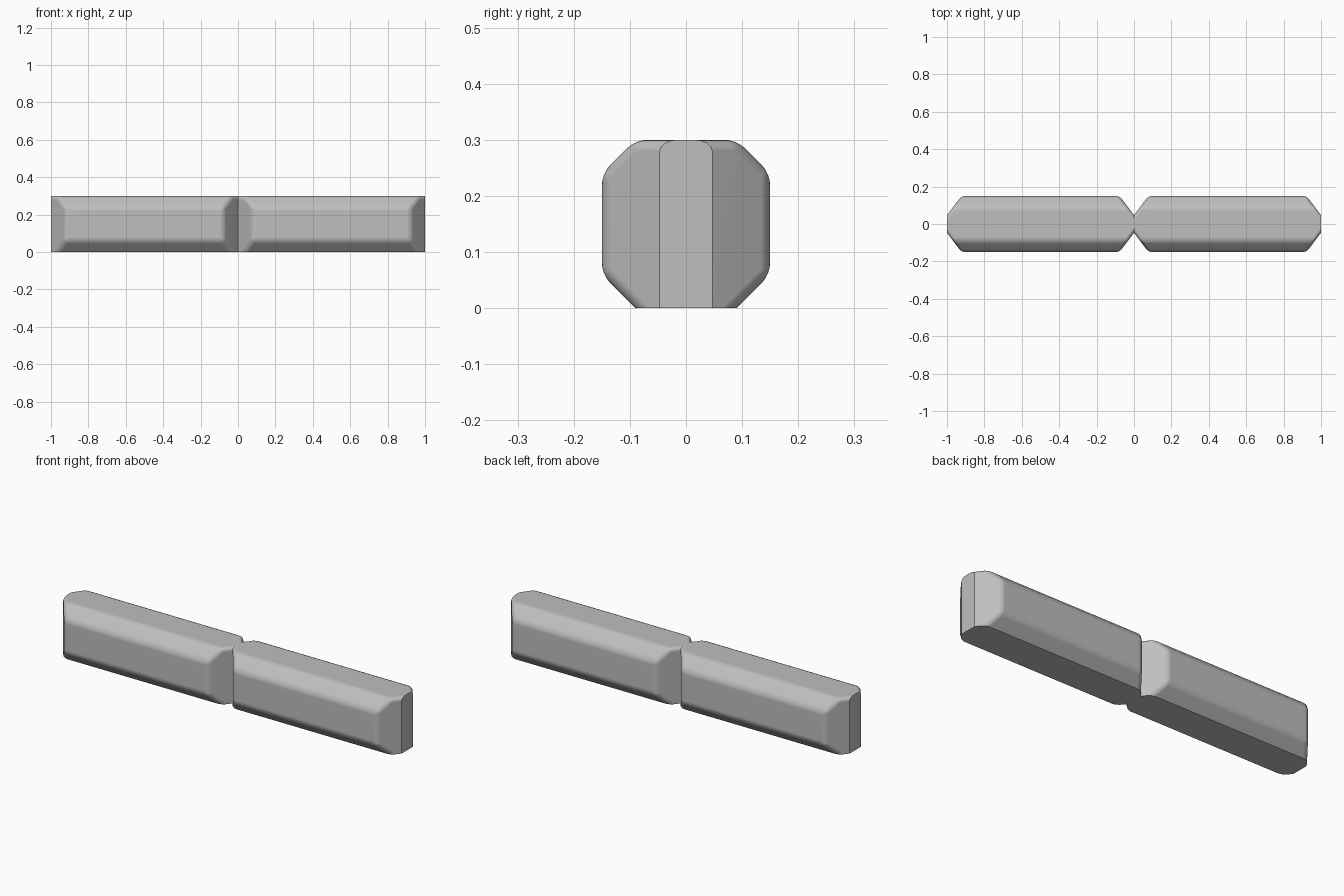
import bpy
import bmesh
from mathutils import Vector

HALF_DEPTH = 0.15
HEIGHT = 0.3
CHAMFER = 0.06
TIP = 0.535      # where the pointed ends would meet, before trimming
SHOULDER = 0.423  # where the ends start to taper
ROUNDING = 0.02

cube = bpy.data.objects.get("Cube")
if cube:
    bpy.data.objects.remove(cube, do_unlink=True)

stone = bpy.data.materials.new("grey stone")
stone.use_nodes = True
colour = (0.52, 0.52, 0.52, 1)
stone.diffuse_color = colour
stone.node_tree.nodes["Principled BSDF"].inputs["Base Color"].default_value = colour


def trim(bm, point, normal):
    """Cut away what lies beyond a plane and cap the opening."""
    geom = bm.verts[:] + bm.edges[:] + bm.faces[:]
    cut = bmesh.ops.bisect_plane(bm, geom=geom, dist=1e-5, plane_co=point,
                                 plane_no=normal, clear_outer=True)
    rim = [e for e in cut["geom_cut"] if isinstance(e, bmesh.types.BMEdge)]
    bmesh.ops.contextual_create(bm, geom=rim)


def make_block(name, centre_x):
    bm = bmesh.new()
    # Bar reaching a little below the ground, so the base can be cut flat
    bmesh.ops.create_cube(bm, size=1)
    for v in bm.verts:
        v.co = Vector((v.co.x * 2 * TIP, v.co.y * 2 * HALF_DEPTH,
                       HEIGHT if v.co.z > 0 else -0.05))

    # Long chamfers and pointed ends
    for sy in (-1, 1):
        trim(bm, (0, sy * HALF_DEPTH, HEIGHT - CHAMFER), (0, sy, 1))
        trim(bm, (0, sy * HALF_DEPTH, CHAMFER), (0, sy, -1))
        for sx in (-1, 1):
            trim(bm, (sx * SHOULDER, sy * HALF_DEPTH, 0),
                 (sx * HALF_DEPTH, sy * (TIP - SHOULDER), 0))
    bmesh.ops.remove_doubles(bm, verts=bm.verts[:], dist=1e-4)

    # Softened edges, then crisp flat base and ends
    bmesh.ops.bevel(bm, geom=bm.edges[:], offset=ROUNDING, segments=4,
                    profile=0.5, affect='EDGES', clamp_overlap=True)
    trim(bm, (0, 0, 0), (0, 0, -1))
    for sx in (-1, 1):
        trim(bm, (sx * 0.5, 0, 0), (sx, 0, 0))
    bmesh.ops.recalc_face_normals(bm, faces=bm.faces[:])

    mesh = bpy.data.meshes.new(name)
    bm.to_mesh(mesh)
    bm.free()
    mesh.materials.append(stone)
    block = bpy.data.objects.new(name, mesh)
    block.location.x = centre_x
    bpy.context.collection.objects.link(block)

    # Smooth shading that keeps the broad faces flat
    bpy.ops.object.select_all(action='DESELECT')
    block.select_set(True)
    bpy.context.view_layer.objects.active = block
    bpy.ops.object.shade_smooth_by_angle(angle=0.52)
    weighted = block.modifiers.new("flat faces", 'WEIGHTED_NORMAL')
    weighted.keep_sharp = True


make_block("right_block", -0.5)
make_block("left_block", 0.5)
